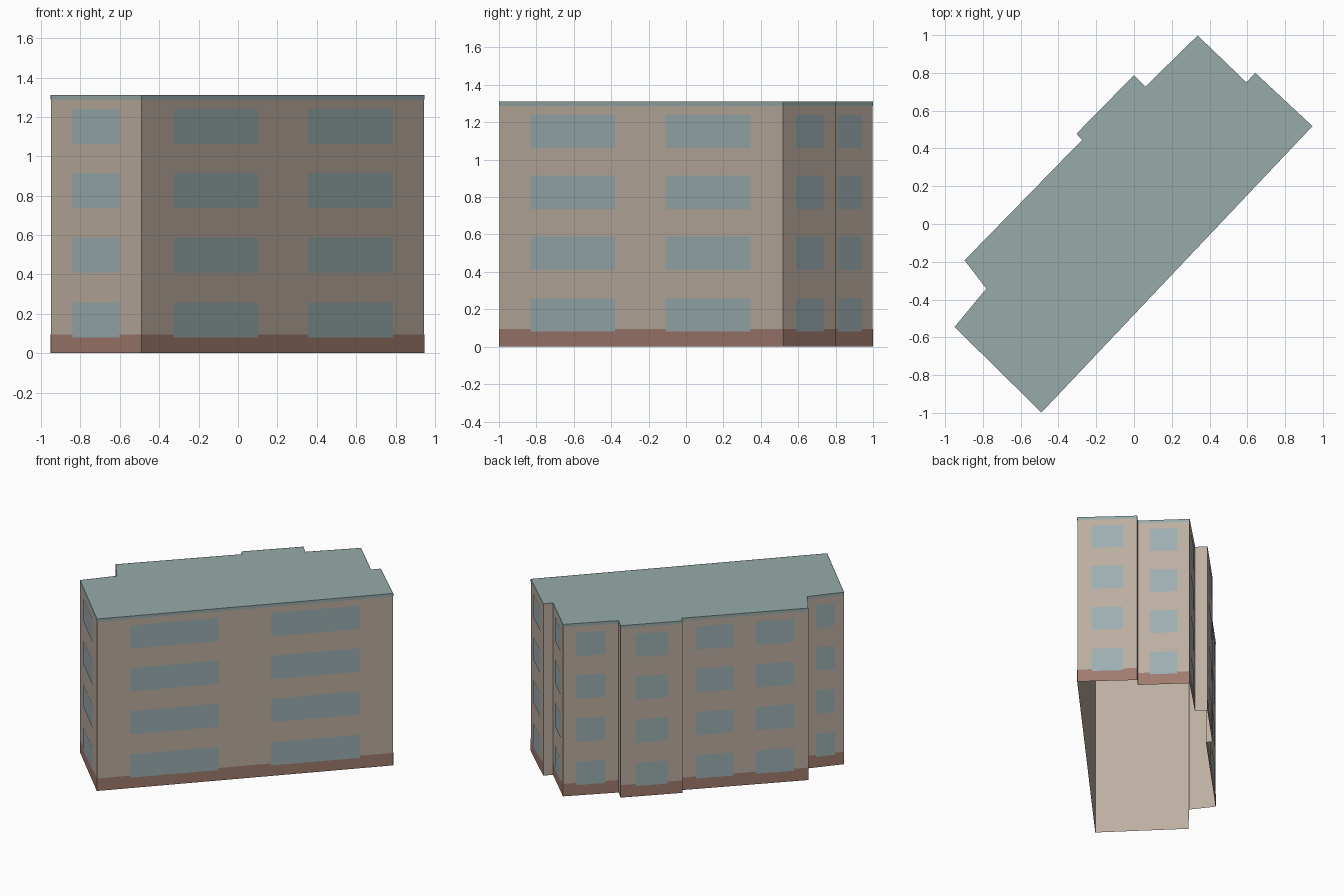
import bpy
from mathutils import Vector

cube = bpy.data.objects.get("Cube")
if cube:
    bpy.data.objects.remove(cube, do_unlink=True)


def linear(c):
    c /= 255
    return c / 12.92 if c < 0.04045 else ((c + 0.055) / 1.055) ** 2.4


def material(name, rgb):
    mat = bpy.data.materials.new(name)
    mat.use_nodes = True
    col = [linear(c) for c in rgb] + [1]
    mat.diffuse_color = col
    mat.node_tree.nodes["Principled BSDF"].inputs["Base Color"].default_value = col
    return mat


plaster = material("beige plaster", (188, 174, 161))
brick = material("brown base", (160, 123, 110))
glass = material("blue grey glass", (156, 174, 177))
roofing = material("teal grey roof", (150, 171, 169))

HEIGHT = 1.31
BASE_TOP = 0.095
TRIM_BOTTOM = 1.288
FLOORS = [(0.08, 0.257), (0.41, 0.588), (0.737, 0.915), (1.062, 1.24)]
NONE, ONE = [], [(0.24, 0.76)]
TWO = [(0.112, 0.41), (0.588, 0.888)]

# Footprint corners, counter-clockwise, with the windows of the wall that starts there
PLAN = [
    ((-0.49, -0.998), TWO), ((0.945, 0.518), ONE), ((0.642, 0.8), NONE),
    ((0.595, 0.75), ONE), ((0.337, 0.998), ONE), ((0.06, 0.727), NONE),
    ((0.0, 0.788), ONE), ((-0.305, 0.478), NONE), ((-0.275, 0.445), TWO),
    ((-0.897, -0.192), NONE), ((-0.782, -0.342), ONE), ((-0.95, -0.545), ONE),
]


def build(name, polygons, mat):
    verts, faces = [], []
    for poly in polygons:
        faces.append(range(len(verts), len(verts) + len(poly)))
        verts += poly
    mesh = bpy.data.meshes.new(name)
    mesh.from_pydata(verts, [], [list(f) for f in faces])
    mesh.materials.append(mat)
    mesh.update()
    obj = bpy.data.objects.new(name, mesh)
    bpy.context.collection.objects.link(obj)
    return obj


def panel(a, b, span, z0, z1, lift=0.0):
    """Upright rectangle over part of the wall a-b, lifted outward."""
    run = b - a
    out = Vector((run.y, -run.x)).normalized() * lift
    p, q = a + run * span[0] + out, a + run * span[1] + out
    return [(p.x, p.y, z0), (q.x, q.y, z0), (q.x, q.y, z1), (p.x, p.y, z1)]


corners = [Vector(p) for p, _ in PLAN]
walls, bases, trims, windows = [], [], [], []
for i, (_, openings) in enumerate(PLAN):
    a, b = corners[i], corners[(i + 1) % len(corners)]
    walls.append(panel(a, b, (0, 1), 0, HEIGHT))
    if not openings:
        continue  # narrow returns stay plain
    bases.append(panel(a, b, (0, 1), 0, BASE_TOP, 0.0015))
    trims.append(panel(a, b, (0, 1), TRIM_BOTTOM, HEIGHT, 0.0015))
    for z0, z1 in FLOORS:
        windows += [panel(a, b, span, z0, z1, 0.003) for span in openings]

# Open-bottomed shell, flat roof and thin facade layers
build("walls", walls, plaster)
build("roof", [[(c.x, c.y, HEIGHT) for c in corners]], roofing)
build("base_band", bases, brick)
build("roof_trim", trims, roofing)
build("windows", windows, glass)
